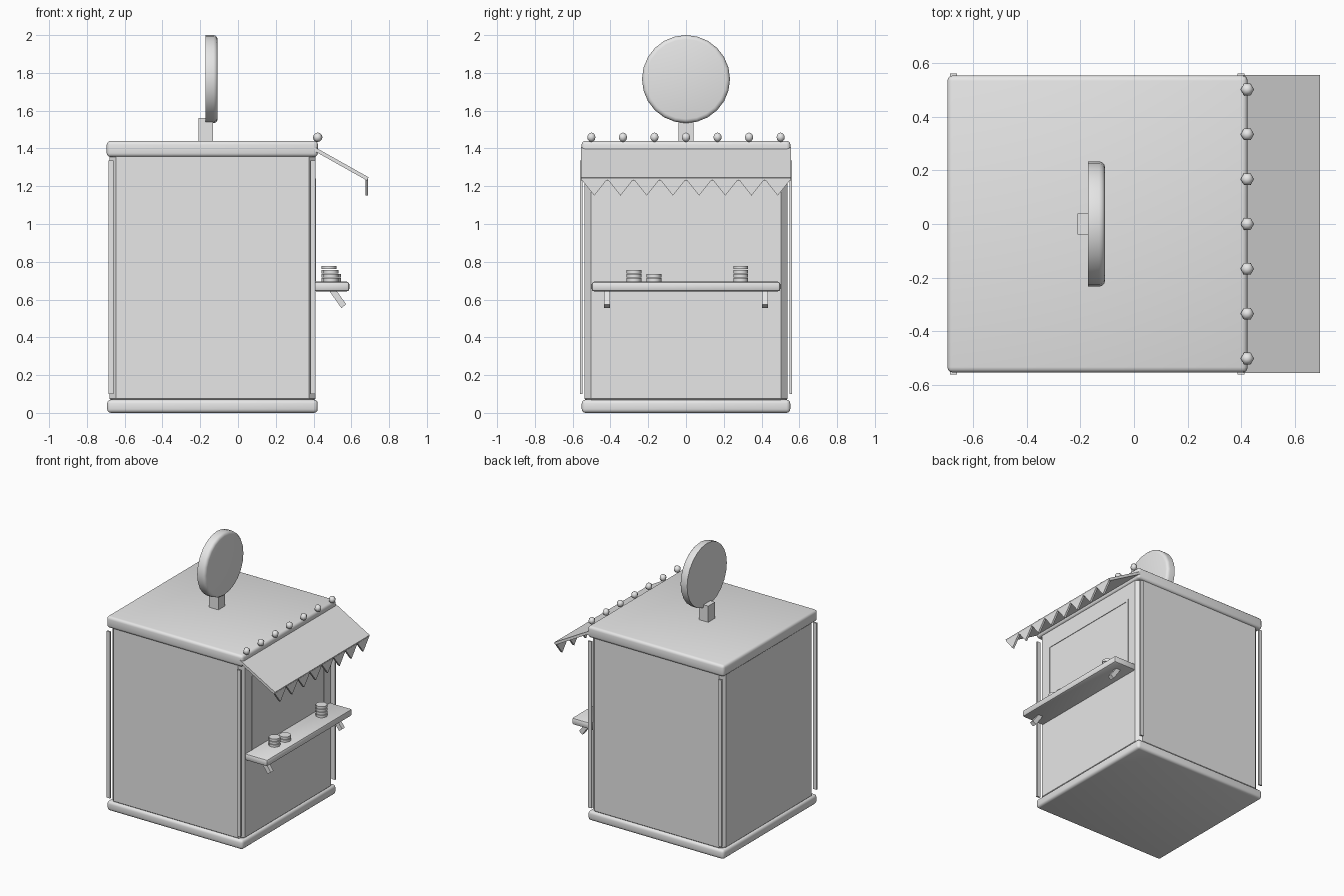
import bpy, bmesh, math
from mathutils import Matrix, Vector

if "Cube" in bpy.data.objects:
    bpy.data.objects.remove(bpy.data.objects["Cube"])

# One flat colour throughout
grey = bpy.data.materials.new("plain_grey")
grey.diffuse_color = (0.8, 0.8, 0.8, 1)
grey.use_nodes = True
grey.node_tree.nodes["Principled BSDF"].inputs["Base Color"].default_value = grey.diffuse_color


def finish(name, bm, smooth=False):
    bmesh.ops.recalc_face_normals(bm, faces=bm.faces)
    me = bpy.data.meshes.new(name)
    bm.to_mesh(me)
    bm.free()
    me.materials.append(grey)
    ob = bpy.data.objects.new(name, me)
    bpy.context.collection.objects.link(ob)
    if smooth:
        bpy.ops.object.select_all(action='DESELECT')
        ob.select_set(True)
        bpy.context.view_layer.objects.active = ob
        bpy.ops.object.shade_smooth_by_angle(angle=math.radians(40))
    return ob


def box(name, x, y, z, bevel=0, segments=1):
    """Box from (min, max) ranges, with optional bevelled edges."""
    bm = bmesh.new()
    size = Vector((x[1] - x[0], y[1] - y[0], z[1] - z[0]))
    mid = Vector((sum(x) / 2, sum(y) / 2, sum(z) / 2))
    bmesh.ops.create_cube(bm, size=1, matrix=Matrix.Translation(mid) @ Matrix.Diagonal((*size, 1)))
    if bevel:
        bmesh.ops.bevel(bm, geom=bm.edges[:], offset=bevel, segments=segments,
                        profile=0.5, affect='EDGES')
    return finish(name, bm, segments > 1)


def prism(name, outline, axis, lo, hi):
    """Extrude a 2D outline along x (outline is y,z) or y (outline is x,z)."""
    bm = bmesh.new()
    place = (lambda a, b, d: (d, a, b)) if axis == 'x' else (lambda a, b, d: (a, d, b))
    face = bm.faces.new([bm.verts.new(place(a, b, lo)) for a, b in outline])
    ext = bmesh.ops.extrude_face_region(bm, geom=[face])
    shift = Vector(place(0, 0, hi - lo))
    bmesh.ops.translate(bm, vec=shift, verts=[v for v in ext['geom'] if isinstance(v, bmesh.types.BMVert)])
    return finish(name, bm)


# Booth body, base and roof
box("booth_body", (-0.68, 0.41), (-0.537, 0.537), (0.04, 1.40), 0.035)
box("base_slab", (-0.693, 0.422), (-0.552, 0.552), (0, 0.07), 0.02, 3)
box("roof_slab", (-0.695, 0.423), (-0.553, 0.553), (1.355, 1.44), 0.02, 3)

# Thin corner strips
for x in (-0.672, 0.398):
    for y in (-0.555, 0.555):
        box("corner_strip", (x - 0.0135, x + 0.0135), (y - 0.006, y + 0.006), (0.10, 1.335))

# Window frame on the serving side
for s in (-1, 1):
    box("window_frame_side", (0.405, 0.414), sorted((s * 0.43, s * 0.415)), (0.68, 1.24))
box("window_frame_top", (0.405, 0.414), (-0.43, 0.43), (1.225, 1.24))

# Counter and its slanted brackets
box("counter", (0.40, 0.59), (-0.5, 0.5), (0.643, 0.695), 0.015, 2)
for y in (-0.418, 0.418):
    prism("counter_bracket", [(0.465, 0.672), (0.49, 0.69), (0.573, 0.575), (0.547, 0.555)],
          'y', y - 0.016, y + 0.016)

# Stacks of discs on the counter
for x, y, count in ((0.492, -0.275, 3), (0.505, -0.17, 2), (0.482, 0.29, 4)):
    for i in range(count):
        bm = bmesh.new()
        bmesh.ops.create_cone(bm, cap_ends=True, segments=12, radius1=0.039, radius2=0.039, depth=0.018,
                              matrix=Matrix.Translation((x, y, 0.705 + i * 0.0215)))
        finish("counter_disc", bm, True)

# Awning with a row of pointed flaps
prism("awning", [(0.405, 1.408), (0.692, 1.247), (0.683, 1.230), (0.405, 1.386)], 'y', -0.555, 0.555)
step = 1.11 / 8
for i in range(8):
    y = -0.555 + i * step
    prism("awning_flap", [(y, 1.238), (y + step, 1.238), (y + step / 2, 1.15)], 'x', 0.674, 0.689)

# Bulbs along the roof edge
for i in range(7):
    bm = bmesh.new()
    bmesh.ops.create_uvsphere(bm, u_segments=6, v_segments=6, radius=0.025,
                              matrix=Matrix.Translation((0.422, (i - 3) * 0.167, 1.459))
                              @ Matrix.Rotation(math.pi / 6, 4, 'Z'))
    ob = finish("roof_bulb", bm)
    for p in ob.data.polygons:
        p.use_smooth = True

# Round sign on a post, rounded on its front rim only
box("sign_post", (-0.21, -0.133), (-0.04, 0.04), (1.43, 1.56))
bm = bmesh.new()
bmesh.ops.create_cone(bm, cap_ends=True, segments=24, radius1=0.233, radius2=0.233, depth=0.064,
                      matrix=Matrix.Translation((-0.14, 0, 1.767)) @ Matrix.Rotation(math.pi / 2, 4, 'Y'))
rim = [e for e in bm.edges if all(v.co.x > -0.12 for v in e.verts)]
bmesh.ops.bevel(bm, geom=rim, offset=0.022, segments=3, profile=0.5, affect='EDGES')
finish("round_sign", bm, True)
